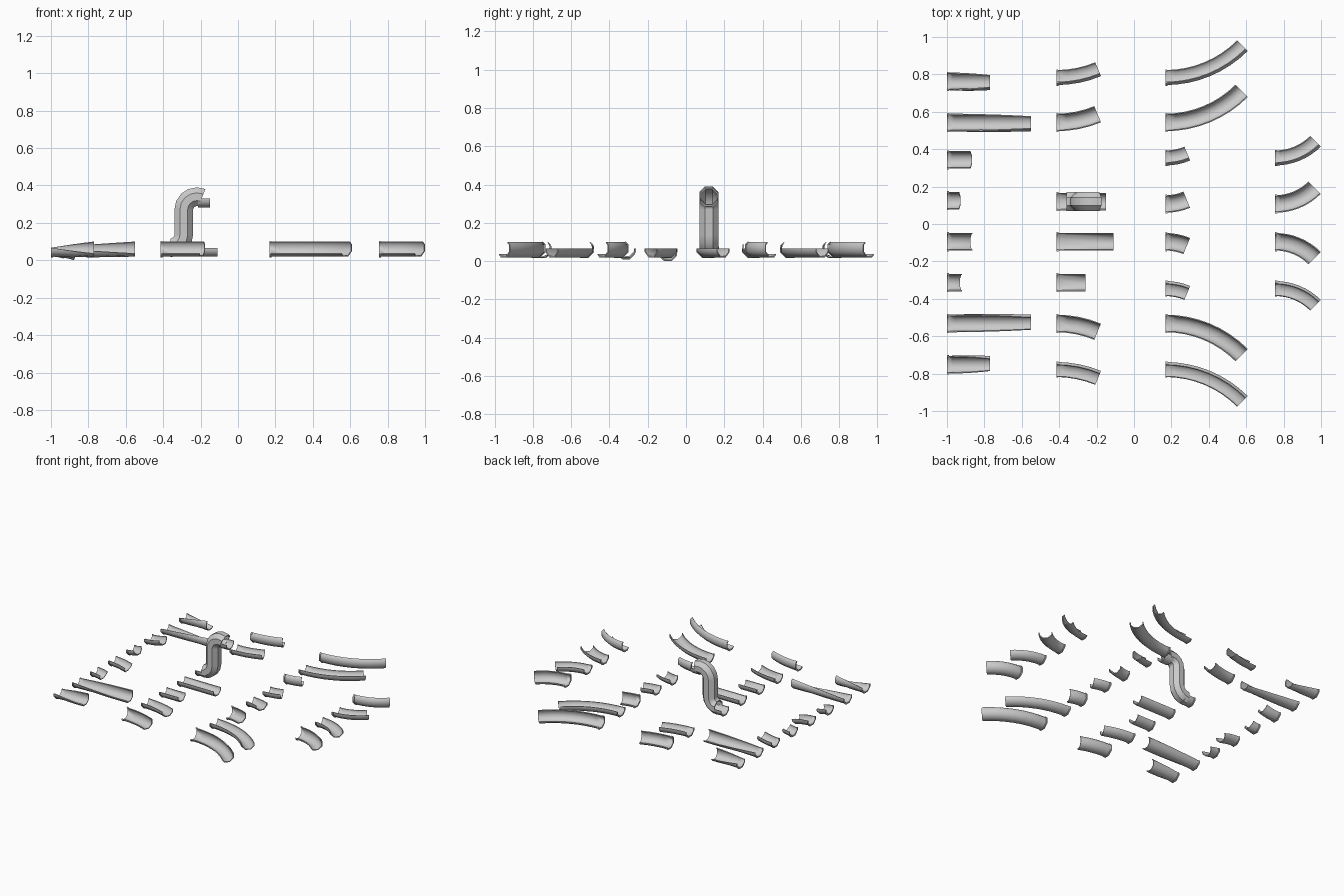
import bpy, bmesh
from math import sin, cos, tan, pi, radians
from mathutils import Matrix, Vector

if "Cube" in bpy.data.objects:
    bpy.data.objects.remove(bpy.data.objects["Cube"])

R, T, LIP = 0.047, 0.006, 0.004      # channel radius, wall, collar step
CZ = 0.067                           # channel axis height


def half_octagon(r):
    k = r * tan(pi / 8)
    return [(-r, 0), (-r, -k), (-k, -r), (k, -r), (r, -k), (r, 0)]


def octagon(r):
    return [(r / cos(pi / 8) * cos(pi / 8 + i * pi / 4),
             r / cos(pi / 8) * sin(pi / 8 + i * pi / 4)) for i in range(8)]


def finish(name, bm, angle):
    bmesh.ops.recalc_face_normals(bm, faces=bm.faces)
    me = bpy.data.meshes.new(name)
    bm.to_mesh(me)
    bm.free()
    ob = bpy.data.objects.new(name, me)
    bpy.context.collection.objects.link(ob)
    bpy.ops.object.select_all(action='DESELECT')
    ob.select_set(True)
    bpy.context.view_layer.objects.active = ob
    bpy.ops.object.shade_smooth_by_angle(angle=radians(angle))


def ring(bm, m, pts):
    return [bm.verts.new(m @ Vector((0, y, z))) for y, z in pts]


def bridge(bm, a, b):
    n = len(a)
    for i in range(n):
        bm.faces.new((a[i], a[(i + 1) % n], b[(i + 1) % n], b[i]))


def channel(name, start, length, turn=0, pitch=0, bank0=0, bank1=None, steps=1, collar=True):
    """Half-octagon channel swept along a line or arc; angles in degrees."""
    bank1 = bank0 if bank1 is None else bank1
    turn, pitch, bank0, bank1 = map(radians, (turn, pitch, bank0, bank1))

    def frame(t):
        s, yaw, pit = t * length, turn * t, pitch * t
        p = Vector((s, 0, 0))
        if turn:
            r = length / turn
            p = Vector((r * sin(yaw), r * (1 - cos(yaw)), 0))
        elif pitch:
            r = length / pitch
            p = Vector((r * sin(pit), 0, r * (1 - cos(pit))))
        return (Matrix.Translation(Vector(start) + p) @ Matrix.Rotation(yaw, 4, 'Z')
                @ Matrix.Rotation(-pit, 4, 'Y') @ Matrix.Rotation(bank0 + (bank1 - bank0) * t, 4, 'X'))

    sections = [(i / steps, 0) for i in range(steps + 1)]
    if collar:
        c = 0.01 / length
        sections = [(0, LIP), (c, LIP), (c, 0)] + [s for s in sections if s[0] > c]
    bm = bmesh.new()
    rings = []
    inner = half_octagon(R - T)[::-1]
    for t, extra in sections:
        rings.append(ring(bm, frame(t), half_octagon(R + extra) + inner))
    for a, b in zip(rings, rings[1:]):
        bridge(bm, a, b)
    # end caps as strips between outer and inner outlines
    for r in (rings[0], rings[-1]):
        for i in range(5):
            bm.faces.new((r[i], r[i + 1], r[10 - i], r[11 - i]))
    finish(name, bm, 50)


# Left column: bank transitions and slopes
X = -1.0
for side, y_short, y_long in ((1, 0.763, 0.543), (-1, -0.753, -0.532)):
    tag = "left" if side > 0 else "right"
    channel("short_twist_" + tag, (X, y_short, CZ), 0.23, bank1=-45 * side, steps=8)
    channel("long_twist_" + tag, (X, y_long, CZ), 0.45, bank1=-45 * side, steps=12)
for name, y, length, pitch in (("long_slope_up", 0.343, 0.122, 18), ("short_slope_up", 0.125, 0.06, 18),
                               ("long_slope_down", -0.095, 0.14, -18), ("short_slope_down", -0.313, 0.083, -18)):
    channel(name, (X, y, CZ), length, pitch=pitch, steps=5)

# Straight pieces
channel("long_straight", (-0.415, -0.095, CZ), 0.305)
channel("short_straight", (-0.415, -0.313, CZ), 0.157)

# Curves: name, x, radius, angle, flat y, banked y (left / right versions)
CURVES = (("wide_short", -0.415, 0.576, 22.5, (0.543, -0.532), (0.79, -0.785)),
          ("wide_long", 0.168, 0.576, 45, (0.543, -0.532), (0.79, -0.785)),
          ("tight_short", 0.168, 0.298, 22.5, (0.107, -0.095), (0.36, -0.352)),
          ("tight_long", 0.755, 0.298, 45, (0.107, -0.095), (0.36, -0.352)))
for name, x, rad, ang, flat, banked in CURVES:
    for i, side in enumerate((1, -1)):
        tag = name + ("_curve_left" if side > 0 else "_curve_right")
        arc = rad * radians(ang)
        n = 8 if ang > 30 else 4
        channel("flat_" + tag, (x, flat[i], CZ), arc, turn=ang * side, steps=n)
        channel("banked_" + tag, (x, banked[i], CZ), arc, turn=ang * side, bank0=-45 * side, steps=n)

# Drop pipe: entry and exit channels plus an S-shaped octagonal tube
PY, BEND = 0.12, 0.07
channel("drop_lower_channel", (-0.415, PY, CZ), 0.085)
channel("drop_upper_channel", (-0.215, PY, 0.33), 0.065, collar=False)
path = []
for i in range(5):
    a = i * pi / 8
    path.append((-0.36 + BEND * sin(a), CZ + BEND * (1 - cos(a)), a))
for i in range(6):
    a = i * pi / 8
    path.append((-0.22 - BEND * cos(a), 0.27 + BEND * sin(a), pi / 2 - a))
bm = bmesh.new()
outer, inner = [], []
for x, z, a in path:
    m = Matrix.Translation((x, PY, z)) @ Matrix.Rotation(-a, 4, 'Y')
    outer.append(ring(bm, m, octagon(0.05)))
    inner.append(ring(bm, m, octagon(0.05 - T - 0.002)))
for rings in (outer, inner):
    for a, b in zip(rings, rings[1:]):
        bridge(bm, a, b)
for k in (0, -1):
    bridge(bm, outer[k], inner[k])
finish("drop_pipe", bm, 40)
